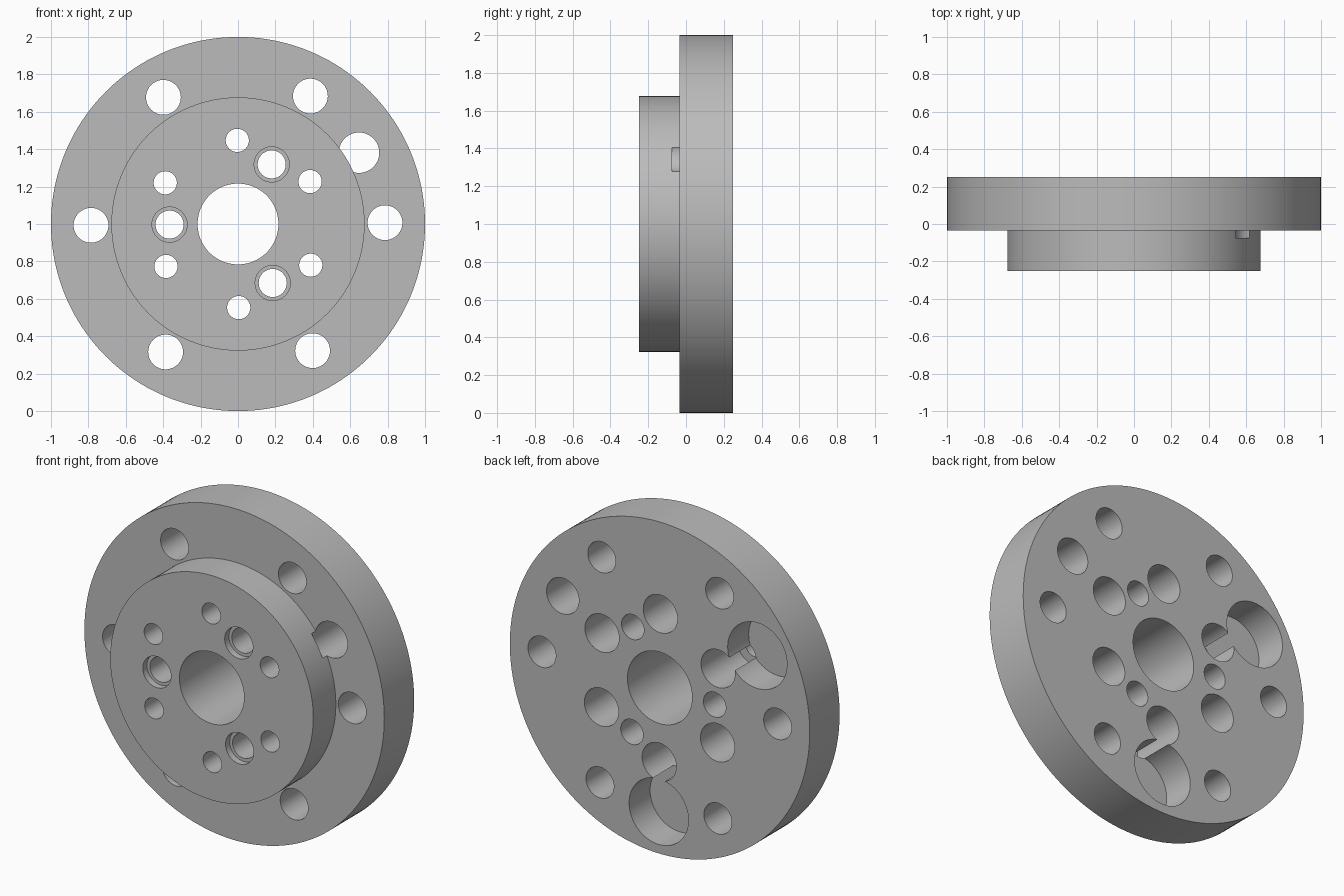
import bpy, bmesh, math
from mathutils import Matrix, Vector

cube = bpy.data.objects.get("Cube")
if cube:
    bpy.data.objects.remove(cube)

TURN = 0.5           # small twist of the hole pattern, degrees
BACK, STEP, FRONT = 0.25, -0.035, -0.25


def mesh_object(name, bm):
    bmesh.ops.recalc_face_normals(bm, faces=bm.faces)
    mesh = bpy.data.meshes.new(name)
    bm.to_mesh(mesh)
    bm.free()
    obj = bpy.data.objects.new(name, mesh)
    bpy.context.scene.collection.objects.link(obj)
    return obj


def polar(radius, angle):
    a = math.radians(angle + TURN)
    return radius * math.cos(a), 1 + radius * math.sin(a)


def add_cylinder(bm, x, z, radius, y0, y1, sides=64):
    place = Matrix.Translation((x, (y0 + y1) / 2, z)) @ Matrix.Rotation(math.pi / 2, 4, 'X')
    bmesh.ops.create_cone(bm, cap_ends=True, segments=sides, radius1=radius,
                          radius2=radius, depth=abs(y1 - y0), matrix=place)


def cutter(name, holes):
    bm = bmesh.new()
    for hole in holes:
        add_cylinder(bm, *hole)
    obj = mesh_object(name, bm)
    obj.hide_render = True
    return obj


# Stepped body: wide flange at the back, raised boss at the front
bm = bmesh.new()
profile = [(0, FRONT), (0.677, FRONT), (0.677, STEP), (1, STEP), (1, BACK), (0, BACK)]
verts = [bm.verts.new((r, y, 1)) for r, y in profile]
edges = [bm.edges.new(pair) for pair in zip(verts, verts[1:])]
bmesh.ops.spin(bm, geom=verts + edges, cent=(0, 0, 1), axis=(0, 1, 0),
               angle=math.tau, steps=160, use_merge=False)
bmesh.ops.remove_doubles(bm, verts=bm.verts, dist=0.0001)
bmesh.ops.dissolve_limit(bm, angle_limit=0.005, verts=bm.verts, edges=bm.edges)
body = mesh_object("flanged_hub", bm)

sixths = range(0, 360, 60)
thirds = range(60, 360, 120)

# Bore, flange bolt holes, small boss holes and dowel holes, all right through
through = [(0, 1, 0.216, -0.5, 0.5, 96)]
through += [(*polar(0.786, a), 0.093, -0.5, 0.5) for a in sixths]
through += [(*polar(0.447, a + 30), 0.062, -0.5, 0.5) for a in sixths]
through += [(*polar(0.366, a), 0.075, -0.5, 0.5) for a in thirds]

# Deep bolt head recesses and one blind hole from the back
recesses = [(*polar(0.447, a + 30), 0.114, -0.1, 0.5) for a in sixths]
recesses += [(*polar(0.751, 30), 0.108, -0.075, 0.5)]

# Wide pockets that break into the recesses, and shallow front rims
pockets = [(*polar(0.748, a), 0.198, 0.05, 0.5) for a in (150, 270)]
rims = [(*polar(0.366, a), 0.094, -0.5, FRONT + 0.04) for a in thirds]

cutters = [cutter("through_hole_cutter", through), cutter("recess_cutter", recesses),
           cutter("pocket_cutter", pockets), cutter("front_rim_cutter", rims)]
bpy.context.view_layer.objects.active = body
body.select_set(True)
for tool in cutters:
    mod = body.modifiers.new(tool.name, 'BOOLEAN')
    mod.operation = 'DIFFERENCE'
    mod.solver = 'EXACT'
    mod.object = tool
    bpy.ops.object.modifier_apply(modifier=mod.name)
for tool in cutters:
    bpy.data.objects.remove(tool)

# Plain grey metal
grey = bpy.data.materials.new("grey_metal")
grey.use_nodes = True
colour = (0.5, 0.5, 0.5, 1)
grey.diffuse_color = colour
grey.node_tree.nodes["Principled BSDF"].inputs["Base Color"].default_value = colour
body.data.materials.clear()
body.data.materials.append(grey)

for obj in bpy.context.selected_objects:
    obj.select_set(obj == body)
bpy.ops.object.shade_smooth_by_angle(angle=math.radians(30))
